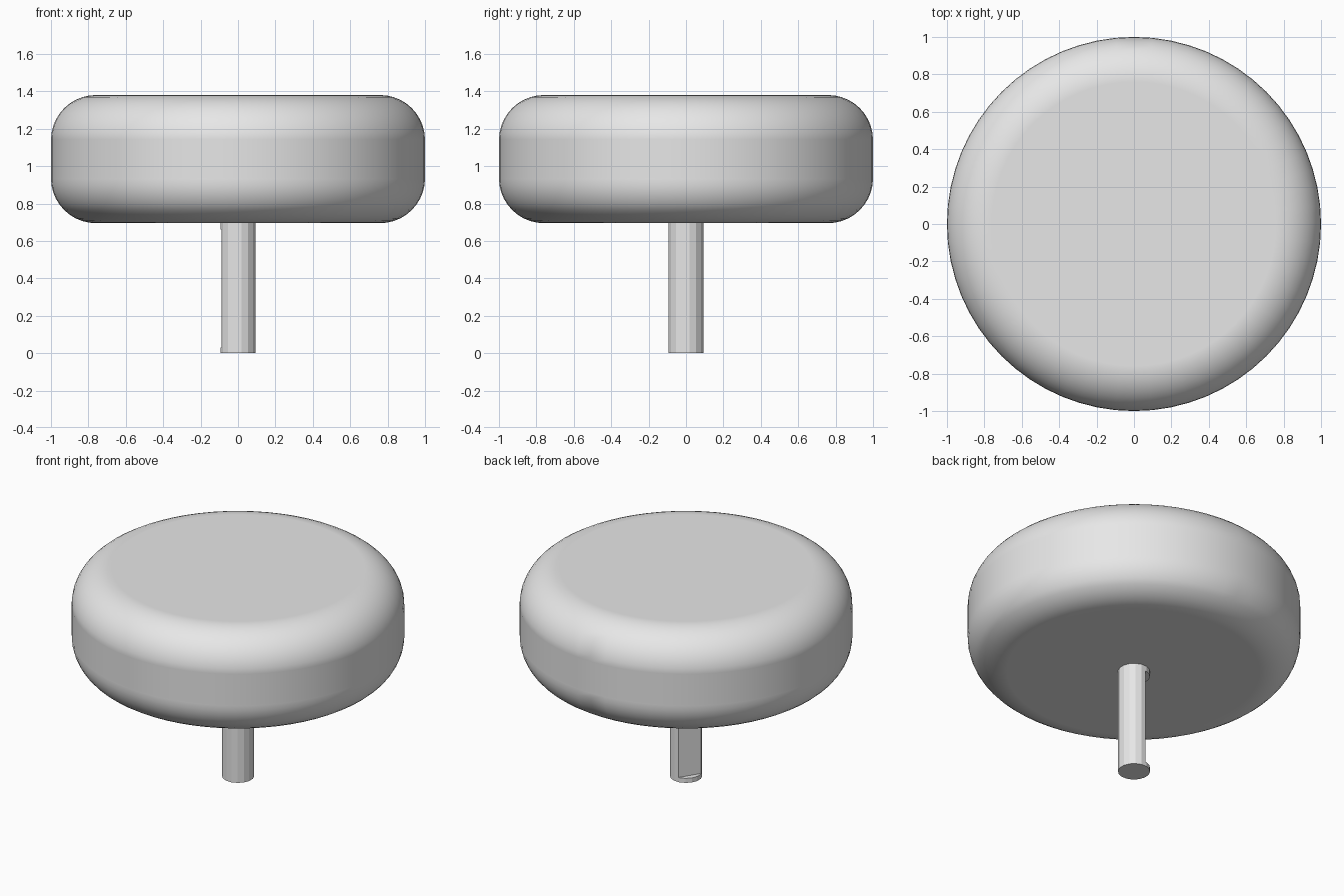
import bpy
from math import radians, cos, sin

cube = bpy.data.objects.get("Cube")
if cube:
    bpy.data.objects.remove(cube, do_unlink=True)

# One plain grey for everything
grey = bpy.data.materials.new("light_grey")
grey.use_nodes = True
colour = (0.8, 0.8, 0.8, 1)
grey.diffuse_color = colour
grey.node_tree.nodes["Principled BSDF"].inputs["Base Color"].default_value = colour


def cylinder(name, sides, radius, bottom, top, turn=0):
    bpy.ops.mesh.primitive_cylinder_add(
        vertices=sides, radius=radius, depth=top - bottom,
        location=(0, 0, (bottom + top) / 2), rotation=(0, 0, turn))
    obj = bpy.context.object
    obj.name = name
    obj.data.materials.append(grey)
    return obj


# Rounded disc-shaped knob
knob = cylinder("knob", 64, 1.0, 0.695, 1.38)
bpy.ops.object.shade_smooth()
rounding = knob.modifiers.new("rounded_rims", "BEVEL")
rounding.width = 0.24
rounding.segments = 10
rounding.limit_method = "ANGLE"
rounding.angle_limit = radians(40)
rounding.harden_normals = True

# Faceted shaft, reaching slightly into the knob
shaft = cylinder("shaft", 16, 0.0965, 0, 0.71, radians(11.25))

# Flat cut along one side of the shaft, stopping short of both ends
facing = radians(148)
flat_distance, depth = 0.059, 0.1
reach = flat_distance + depth / 2
bpy.ops.mesh.primitive_cube_add(
    size=1, location=(reach * cos(facing), reach * sin(facing), 0.345),
    rotation=(0, 0, facing))
cutter = bpy.context.object
cutter.name = "shaft_flat_cutter"
cutter.scale = (depth, 0.4, 0.63)
cutter.hide_render = True
cutter.data.materials.append(grey)

cut = shaft.modifiers.new("flat_cut", "BOOLEAN")
cut.operation = "DIFFERENCE"
cut.solver = "EXACT"
cut.object = cutter
bpy.context.view_layer.objects.active = shaft
bpy.ops.object.modifier_apply(modifier=cut.name)
bpy.data.objects.remove(cutter, do_unlink=True)
